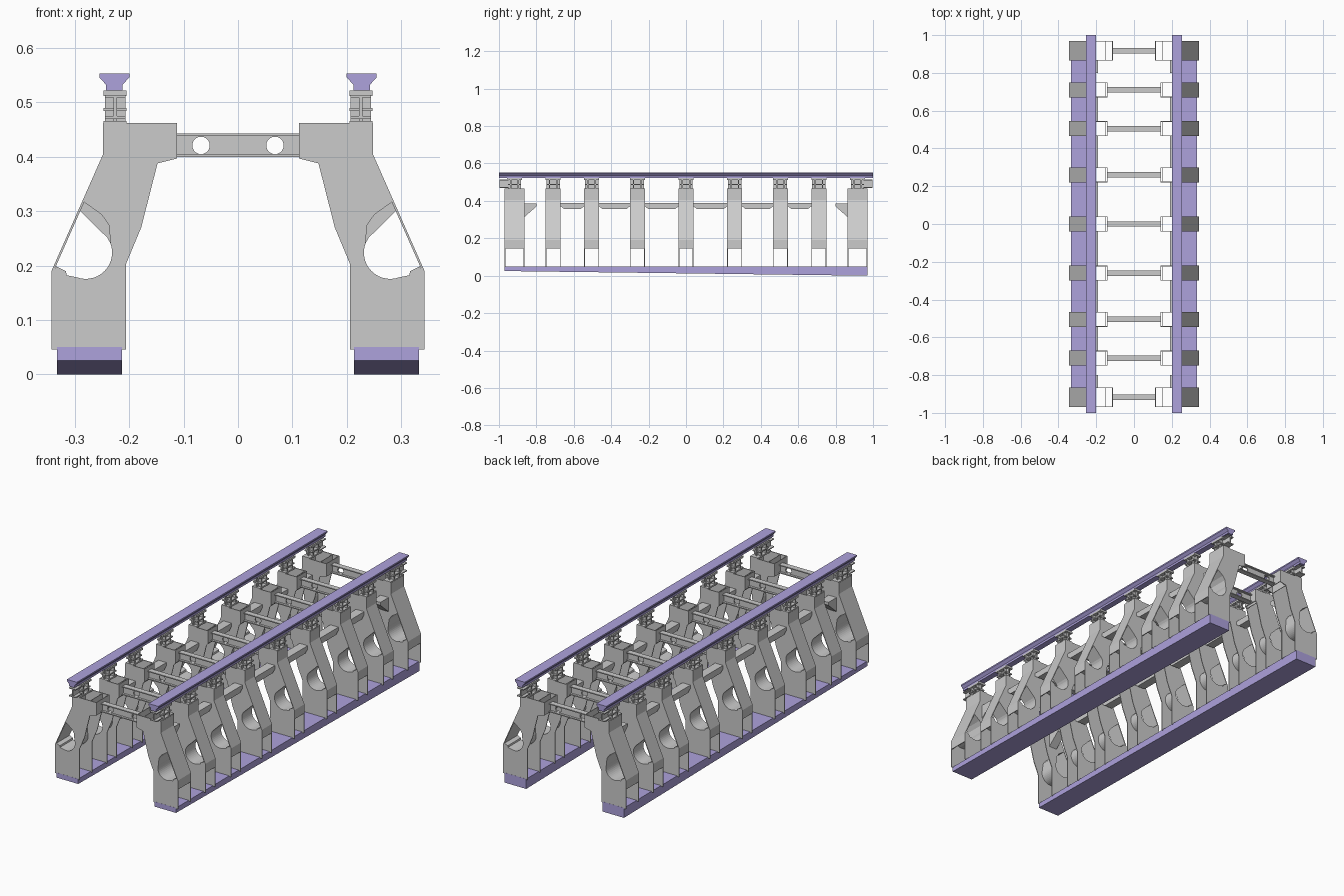
import bpy, bmesh, math
from mathutils import Vector

if "Cube" in bpy.data.objects:
    bpy.data.objects.remove(bpy.data.objects["Cube"])

violet = bpy.data.materials.new("violet_paint")
violet.diffuse_color = (0.42, 0.36, 0.72, 1)
violet.use_nodes = True
violet.node_tree.nodes["Principled BSDF"].inputs["Base Color"].default_value = violet.diffuse_color


def finish(bm, name, mirror=True, thick=0, mat=None):
    if not thick:
        bmesh.ops.recalc_face_normals(bm, faces=bm.faces)
    me = bpy.data.meshes.new(name)
    bm.to_mesh(me)
    bm.free()
    ob = bpy.data.objects.new(name, me)
    bpy.context.collection.objects.link(ob)
    if thick:
        m = ob.modifiers.new("thickness", 'SOLIDIFY')
        m.thickness, m.offset = thick, 0
    if mirror:
        ob.modifiers.new("mirror", 'MIRROR')
    if mat:
        me.materials.append(mat)
    return ob


def prism(name, loops, axis, a, b, **kw):
    """Outline (plus optional holes) extruded along x or y from a to b."""
    bm = bmesh.new()
    edges = []
    for loop in loops:
        vs = [bm.verts.new((u, a, v) if axis == 'y' else (a, u, v)) for u, v in loop]
        edges += [bm.edges.new((vs[i - 1], vs[i])) for i in range(len(vs))]
    if len(loops) > 1:
        bmesh.ops.triangle_fill(bm, edges=edges, use_beauty=True)
    else:
        bm.faces.new(vs)
    r = bmesh.ops.extrude_face_region(bm, geom=bm.faces[:])
    d = Vector((0, b - a, 0)) if axis == 'y' else Vector((b - a, 0, 0))
    bmesh.ops.translate(bm, vec=d, verts=[g for g in r['geom'] if isinstance(g, bmesh.types.BMVert)])
    return finish(bm, name, **kw)


def sheet(name, pts, y0, y1, thick=0.004):
    """Bent sheet following an xz path, spanning y0..y1."""
    bm = bmesh.new()
    rows = [(bm.verts.new((x, y0, z)), bm.verts.new((x, y1, z))) for x, z in pts]
    for p, q in zip(rows, rows[1:]):
        bm.faces.new((p[0], q[0], q[1], p[1]))
    return finish(bm, name, thick=thick)


def rect(u0, u1, v0, v1):
    return [(u0, v0), (u1, v0), (u1, v1), (u0, v1)]


def box(name, x0, x1, y0, y1, z0, z1, **kw):
    return prism(name, [rect(x0, x1, z0, z1)], 'y', y0, y1, **kw)


def arc(cx, cz, r, a0, a1, n):
    return [(cx + r * math.cos(math.radians(a0 + (a1 - a0) * i / n)),
             cz + r * math.sin(math.radians(a0 + (a1 - a0) * i / n))) for i in range(n + 1)]


# base beams with a slightly sloping underside, and top rails
prism("base_beam", [[(-0.97, 0.025), (0.97, 0), (0.97, 0.05), (-0.97, 0.05)]], 'x', 0.213, 0.333, mat=violet)
prism("top_rail", [[(0.212, 0.522), (0.243, 0.522), (0.243, 0.533), (0.255, 0.546), (0.255, 0.553),
                    (0.2, 0.553), (0.2, 0.546), (0.212, 0.533)]], 'y', -1, 1, mat=violet)

# frame positions along the length
half = [0.26, 0.505, 0.71, 0.917]
stations = [-y for y in reversed(half)] + [0] + half

cut_low = arc(0.28, 0.224, 0.05, 160, 290, 14) + [(0.316, 0.181), (0.318, 0.189), (0.335, 0.197)]
cut_end = [(0.285, 0.32), (0.25, 0.295), (0.236, 0.275)]
cut_mid = [(0.292, 0.304), (0.239, 0.252)]

for y in stations:
    end = abs(y) > 0.8
    w = 0.0525 if end else 0.04
    xi = 0.112 if end else 0.14
    upper = cut_end if end else cut_mid

    # paired side plates with the C-shaped opening
    plate = [(0.206, 0.046), (0.343, 0.046), (0.343, 0.19)] + list(reversed(upper + cut_low)) + [
        (0.247, 0.405), (0.247, 0.462), (xi, 0.462), (xi, 0.397), (0.148, 0.388),
        (0.178, 0.27), (0.206, 0.203)]
    for s in (-1, 1):
        prism("frame_side_plate", [plate], 'y', y + s * w, y + s * (w - 0.004))

    # outer sloping cover, opening liner, inner end cap and diaphragm
    sheet("frame_outer_cover", [(0.341, 0.145), (0.341, 0.19), (0.246, 0.405), (0.246, 0.462)], y - w, y + w)
    sheet("opening_liner", upper + cut_low, y - w, y + w, 0.003)
    sheet("frame_inner_cap", [(xi + 0.002, 0.397), (xi + 0.002, 0.462)], y - w, y + w)
    sheet("frame_diaphragm", [(0.15, 0.388), (0.15, 0.46)], y - w, y + w, 0.003)

    # cross beam: web with two holes between flanges
    holes = [arc(c, 0.421, 0.016, 0, 345, 23) for c in (-0.068, 0.068)]
    prism("cross_beam_web", [rect(-xi, xi, 0.402, 0.441)] + holes, 'y', y - 0.003, y + 0.003, mirror=False)
    for z0, z1 in ((0.40, 0.405), (0.438, 0.443)):
        box("cross_beam_flange", -xi, xi, y - 0.014, y + 0.014, z0, z1, mirror=False)

    # rail support post: stacked flanges on crossed webs
    for z0, z1, d in ((0.458, 0.466, w), (0.484, 0.49, 0.034), (0.512, 0.522, 0.04)):
        box("post_flange", 0.205, 0.247, y - d, y + d, z0, z1)
    box("post_web", 0.223, 0.229, y - 0.036, y + 0.036, 0.462, 0.516)
    for s in (-1, 1):
        box("post_rib", 0.207, 0.245, y + s * 0.02 - 0.003, y + s * 0.02 + 0.003, 0.462, 0.516)

    # rail end stubs and triangular end gussets
    if end:
        s = 1 if y > 0 else -1
        box("rail_end_web", 0.223, 0.229, s * 0.95, s * 0.998, 0.47, 0.514)
        for z in (0.47, 0.509):
            box("rail_end_flange", 0.207, 0.245, s * 0.95, s * 0.998, z, z + 0.005)
        prism("end_gusset", [[(s * 0.866, 0.385), (s * 0.80, 0.385), (s * 0.80, 0.37), (s * 0.866, 0.312)]],
              'x', 0.19, 0.235)

# stringers between the inner frames
inner = stations[1:-1]
for a, b in zip(inner, inner[1:]):
    a, b = a + 0.039, b - 0.039
    prism("stringer", [[(a, 0.388), (a, 0.372), (a + 0.02, 0.356), (b - 0.02, 0.356), (b, 0.372), (b, 0.388)]],
          'x', 0.19, 0.235)
